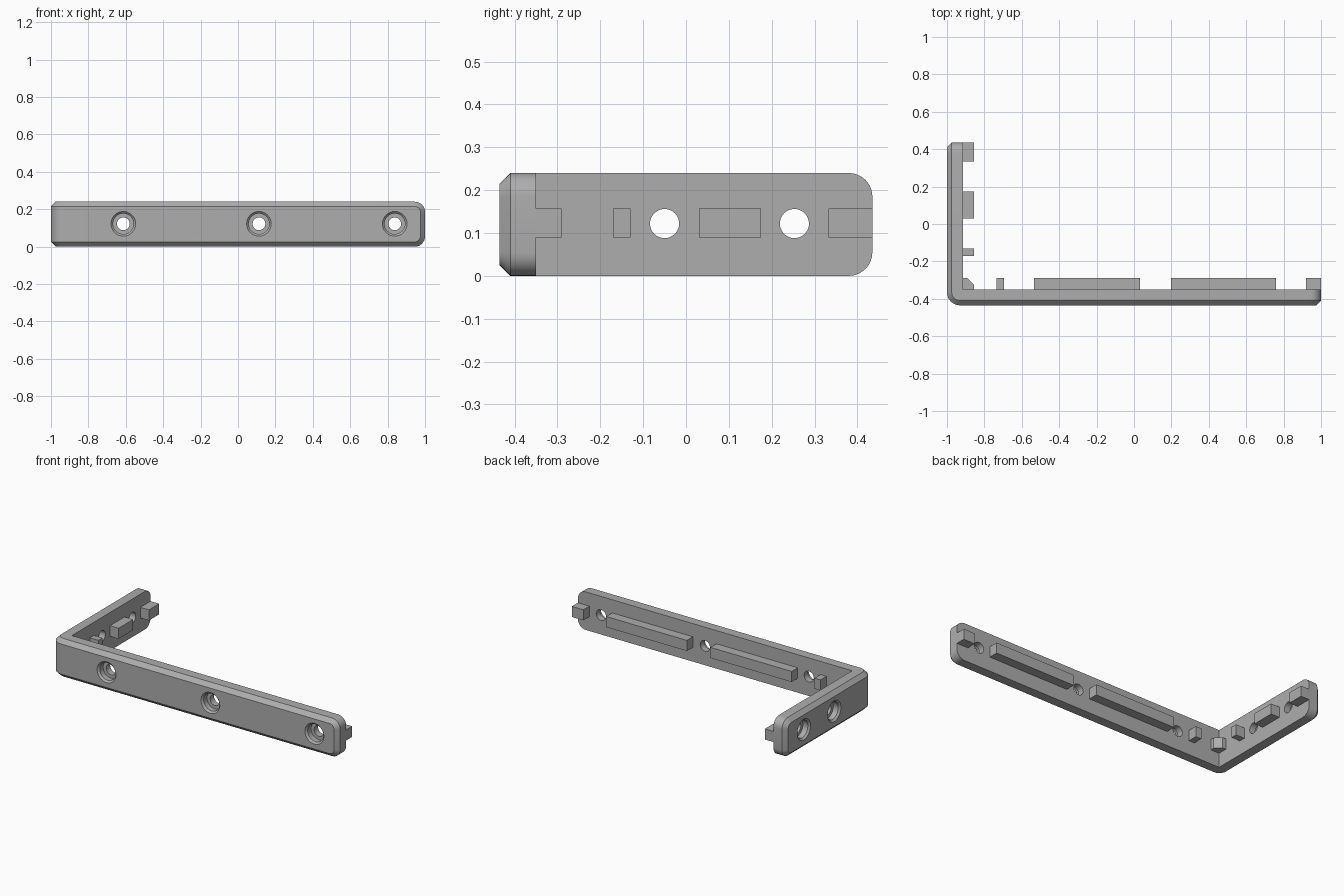
import bpy
import bmesh
from math import pi, radians
from mathutils import Matrix, Vector

if "Cube" in bpy.data.objects:
    bpy.data.objects.remove(bpy.data.objects["Cube"])

# Overall sizes
X, Y, H = 1.0, 0.435, 0.24
WALL, PEG = 0.085, 0.06
IN_X, IN_Y = -X + WALL, -Y + WALL
PEG_LOW, PEG_HIGH = 0.09, 0.157

grey = bpy.data.materials.new("Plain grey")
grey.use_nodes = True
colour = (0.42, 0.42, 0.42, 1)
grey.diffuse_color = colour
grey.node_tree.nodes["Principled BSDF"].inputs["Base Color"].default_value = colour


def make_object(name, bm):
    bmesh.ops.recalc_face_normals(bm, faces=bm.faces)
    mesh = bpy.data.meshes.new(name)
    bm.to_mesh(mesh)
    bm.free()
    mesh.materials.append(grey)
    ob = bpy.data.objects.new(name, mesh)
    bpy.context.collection.objects.link(ob)
    return ob


def prism(outline, low, high):
    """Extrude a plan outline between two heights."""
    bm = bmesh.new()
    face = bm.faces.new([bm.verts.new((x, y, low)) for x, y in outline])
    top = bmesh.ops.extrude_face_region(bm, geom=[face])["geom"]
    bmesh.ops.translate(bm, vec=(0, 0, high - low),
                        verts=[v for v in top if isinstance(v, bmesh.types.BMVert)])
    bmesh.ops.recalc_face_normals(bm, faces=bm.faces)
    return bm


def bevel(bm, edges, size, segments):
    bmesh.ops.bevel(bm, geom=edges, offset=size, offset_type='OFFSET',
                    segments=segments, profile=0.5, affect='EDGES',
                    clamp_overlap=False)
    bm.normal_update()


def middle(edge):
    return (edge.verts[0].co + edge.verts[1].co) / 2


# Angled bracket body
bm = prism([(-X, -Y), (X, -Y), (X, IN_Y), (IN_X, IN_Y), (IN_X, Y), (-X, Y)], 0, H)

# Rounded outer corner and rounded arm ends
corner = [e for e in bm.edges if (middle(e) - Vector((-X, -Y, H / 2))).length < 0.01]
bevel(bm, corner, 0.07, 8)
ends = [e for e in bm.edges if abs(middle(e).z - H / 2) > 0.1
        and (all(v.co.x > X - 0.01 for v in e.verts)
             or all(v.co.y > Y - 0.01 for v in e.verts))]
bevel(bm, ends, 0.055, 8)


# Chamfer around the outside face
def is_skin(face):
    n = face.normal
    return abs(n.z) < 0.1 and n.x < 0.01 and n.y < 0.01


rim = [e for e in bm.edges if sum(is_skin(f) for f in e.link_faces) == 1]
bevel(bm, rim, 0.025, 1)
bracket = make_object("bracket", bm)


# Stepped screw holes, turned about z then aimed inward
def screw_cutter(place, turn):
    bm = bmesh.new()
    profile = [(0, -0.05), (0.066, -0.05), (0.066, 0), (0.055, 0.011),
               (0.055, 0.045), (0.034, 0.045), (0.034, 0.15), (0, 0.15)]
    verts = [bm.verts.new((r, 0, z)) for r, z in profile]
    edges = [bm.edges.new(pair) for pair in zip(verts, verts[1:])]
    bmesh.ops.spin(bm, geom=verts + edges, cent=(0, 0, 0), axis=(0, 0, 1),
                   angle=2 * pi, steps=32)
    bmesh.ops.remove_doubles(bm, verts=bm.verts, dist=0.0005)
    bm.transform(Matrix.Translation(place) @ turn)
    cutter = make_object("screw_hole_cutter", bm)
    cutter.hide_render = True
    return cutter


inward_y = Matrix.Rotation(-pi / 2, 4, 'X')
inward_x = Matrix.Rotation(pi / 2, 4, 'Y')
cutters = [screw_cutter((x, -Y, H / 2 + 0.002), inward_y) for x in (-0.613, 0.112, 0.838)]
cutters += [screw_cutter((-X, y, H / 2 + 0.002), inward_x) for y in (-0.05, 0.253)]

bpy.context.view_layer.objects.active = bracket
for cutter in cutters:
    mod = bracket.modifiers.new("screw hole", 'BOOLEAN')
    mod.operation = 'DIFFERENCE'
    mod.solver = 'EXACT'
    mod.object = cutter
    bpy.ops.object.modifier_apply(modifier=mod.name)
    bpy.data.objects.remove(cutter)

for ob in bpy.context.selected_objects:
    ob.select_set(False)
bracket.select_set(True)
bpy.ops.object.shade_smooth_by_angle(angle=radians(25))


# Locating pegs on the inner faces
def peg(name, x0, x1, y0, y1):
    make_object(name, prism([(x0, y0), (x1, y0), (x1, y1), (x0, y1)], PEG_LOW, PEG_HIGH))


for name, a, b in (("small_peg", -0.735, -0.695), ("right_rail", -0.535, 0.032),
                   ("left_rail", 0.197, 0.76), ("long_arm_end_peg", 0.92, X)):
    peg(name, a, b, IN_Y, IN_Y + PEG)
for name, a, b in (("side_small_peg", -0.17, -0.13), ("side_rail", 0.03, 0.175),
                   ("short_arm_end_peg", 0.333, Y)):
    peg(name, IN_X, IN_X + PEG, a, b)

# Corner peg with a cut-off inner corner
far_x, far_y = IN_X + PEG, IN_Y + PEG
make_object("corner_peg", prism([(IN_X, IN_Y), (far_x, IN_Y), (far_x, far_y - 0.035),
                                 (far_x - 0.035, far_y), (IN_X, far_y)], PEG_LOW, PEG_HIGH))
